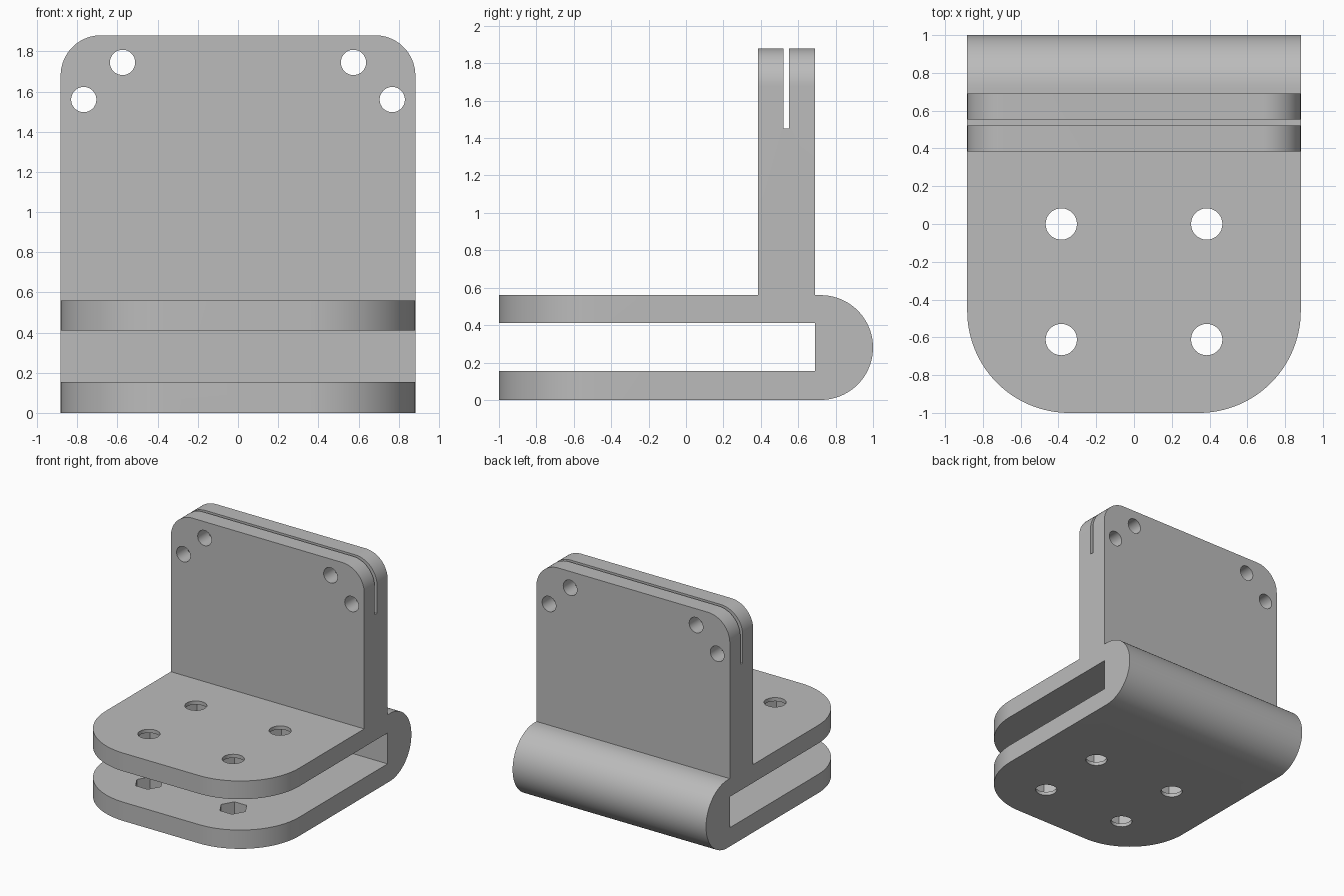
import bpy, bmesh, math
from mathutils import Vector

if "Cube" in bpy.data.objects:
    bpy.data.objects.remove(bpy.data.objects["Cube"], do_unlink=True)

W = 0.883                      # half width
TOP, BASE, R_END = 1.88, 0.56, 0.28

grey = bpy.data.materials.new("plain grey")
grey.use_nodes = True
grey.diffuse_color = (0.5, 0.5, 0.5, 1)
grey.node_tree.nodes["Principled BSDF"].inputs["Base Color"].default_value = (0.5, 0.5, 0.5, 1)


def arc(cx, cy, r, start, end, steps=24):
    """Points along an arc, angles in degrees."""
    angles = [math.radians(start + (end - start) * i / steps) for i in range(steps + 1)]
    return [(cx + r * math.cos(a), cy + r * math.sin(a)) for a in angles]


def prism(name, points, axis, low, high):
    """Extrude a 2D outline along x (points y,z), y (points x,z) or z (points x,y)."""
    place = {"x": lambda a, b: (low, a, b),
             "y": lambda a, b: (a, low, b),
             "z": lambda a, b: (a, b, low)}[axis]
    bm = bmesh.new()
    face = bm.faces.new([bm.verts.new(place(a, b)) for a, b in points])
    move = Vector([high - low if axis == k else 0 for k in "xyz"])
    ext = bmesh.ops.extrude_face_region(bm, geom=[face])
    bmesh.ops.translate(bm, vec=move, verts=[v for v in ext["geom"] if isinstance(v, bmesh.types.BMVert)])
    bmesh.ops.recalc_face_normals(bm, faces=bm.faces)
    mesh = bpy.data.meshes.new(name)
    bm.to_mesh(mesh)
    bm.free()
    mesh.materials.append(grey)
    obj = bpy.data.objects.new(name, mesh)
    bpy.context.collection.objects.link(obj)
    return obj


def cut(target, tool, operation="DIFFERENCE"):
    tool.hide_render = True
    mod = target.modifiers.new("cut", "BOOLEAN")
    mod.operation, mod.solver, mod.object = operation, "EXACT", tool
    bpy.context.view_layer.objects.active = target
    bpy.ops.object.modifier_apply(modifier=mod.name)
    bpy.data.objects.remove(tool, do_unlink=True)


# Side profile: two jaws, rounded back, slotted upright
profile = [(-1, 0), (-1, 0.155), (0.69, 0.155), (0.69, 0.41), (-1, 0.41), (-1, BASE),
           (0.385, BASE), (0.385, TOP), (0.522, TOP), (0.522, 1.45), (0.552, 1.45),
           (0.552, TOP), (0.69, TOP), (0.69, BASE)]
profile += arc(1 - R_END, R_END, R_END, 90, -90, 48)
bracket = prism("clamp_bracket", profile, "x", -W, W)

# Round the front corners of the jaws
r = 0.54
plan = arc(-W + r, -1 + r, r, 180, 270, 32) + arc(W - r, -1 + r, r, 270, 360, 32)
plan += [(W, 1.2), (-W, 1.2)]
cut(bracket, prism("plan_cutter", plan, "z", -0.2, 2.2), "INTERSECT")

# Round the top corners of the upright
r = 0.2
front = [(-W, -0.2), (W, -0.2)] + arc(W - r, TOP - r, r, 0, 90) + arc(-W + r, TOP - r, r, 90, 180)
cut(bracket, prism("front_cutter", front, "y", -1.2, 1.2), "INTERSECT")

# Mounting holes through the upright
for side in (-1, 1):
    for x, z in ((0.575, 1.745), (0.768, 1.56)):
        hole = arc(side * x, z, 0.063, 0, 360, 32)[:-1]
        cut(bracket, prism("upright_hole", hole, "y", 0.2, 0.9))

# Bolt holes through the jaws, with hexagonal pockets opening into the gap
for x in (-0.385, 0.385):
    for y in (0, -0.612):
        cut(bracket, prism("bolt_hole", arc(x, y, 0.083, 0, 360, 32)[:-1], "z", -0.1, 0.7))
        cut(bracket, prism("nut_pocket", arc(x, y, 0.11, 0, 360, 6)[:-1], "z", 0.03, BASE - 0.03))

bpy.ops.object.select_all(action="DESELECT")
bracket.select_set(True)
bpy.context.view_layer.objects.active = bracket
bpy.ops.object.shade_smooth_by_angle(angle=math.radians(30))
